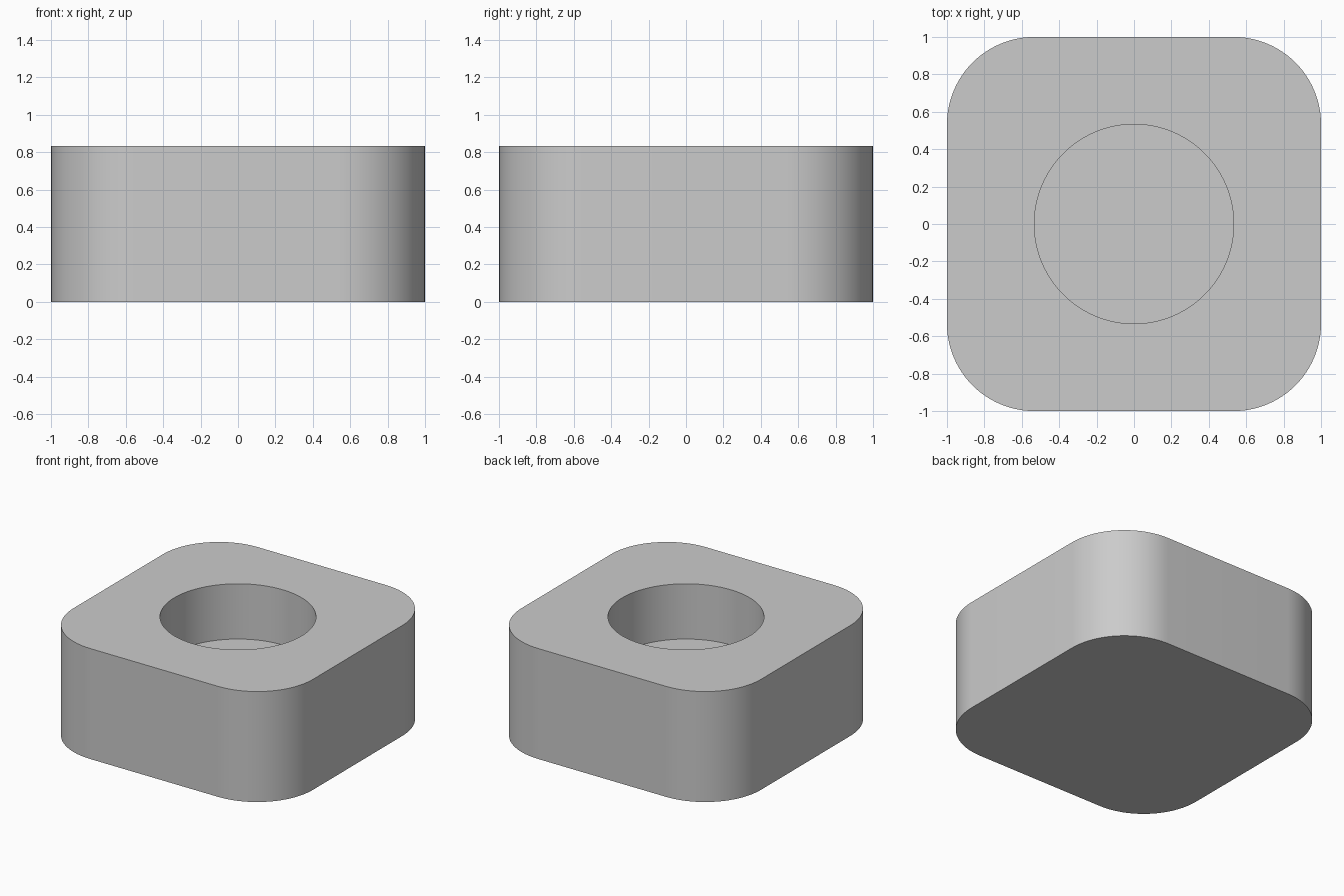
import bpy
import bmesh
from math import cos, sin, pi

HEIGHT = 0.833
FLOOR = HEIGHT / 2      # height of the blind hole's floor
HOLE = 0.533            # hole radius
CORNER = 0.467          # radius of the vertical corners
STEPS = 24              # segments per corner

cube = bpy.data.objects.get("Cube")
if cube:
    bpy.data.objects.remove(cube, do_unlink=True)

# Plain grey material
grey = bpy.data.materials.new("light_grey")
grey.use_nodes = True
colour = (0.6, 0.6, 0.6, 1)
grey.diffuse_color = colour
grey.node_tree.nodes["Principled BSDF"].inputs["Base Color"].default_value = colour


def rounded_square():
    """Counter-clockwise outline with four arc corners."""
    inner = 1 - CORNER
    points = []
    for k, (sx, sy) in enumerate([(1, 1), (-1, 1), (-1, -1), (1, -1)]):
        for i in range(STEPS + 1):
            a = (k + i / STEPS) * pi / 2
            points.append((sx * inner + CORNER * cos(a), sy * inner + CORNER * sin(a)))
    return points


def circle(count):
    """Circle whose points line up with those of the outline."""
    return [(HOLE * cos(a), HOLE * sin(a))
            for a in ((i + 0.5) * 2 * pi / count for i in range(count))]


# Rings run from the underside, up the wall, across the top and down the hole
outer = rounded_square()
hole = circle(len(outer))
bm = bmesh.new()
rings = [[bm.verts.new((x, y, z)) for x, y in points]
         for points, z in ((outer, 0), (outer, HEIGHT), (hole, HEIGHT), (hole, FLOOR))]
for low, high in zip(rings, rings[1:]):
    for i in range(len(low)):
        j = (i + 1) % len(low)
        bm.faces.new((low[i], low[j], high[j], high[i]))

# Underside and hole floor
bm.faces.new(rings[0][::-1])
bm.faces.new(rings[-1])
bmesh.ops.recalc_face_normals(bm, faces=bm.faces)

mesh = bpy.data.meshes.new("rounded_block")
bm.to_mesh(mesh)
bm.free()
mesh.materials.append(grey)
block = bpy.data.objects.new("rounded_block", mesh)
bpy.context.collection.objects.link(block)

# Smooth curved walls, sharp rims
bpy.ops.object.select_all(action="DESELECT")
block.select_set(True)
bpy.context.view_layer.objects.active = block
bpy.ops.object.shade_smooth_by_angle(angle=pi / 6)
